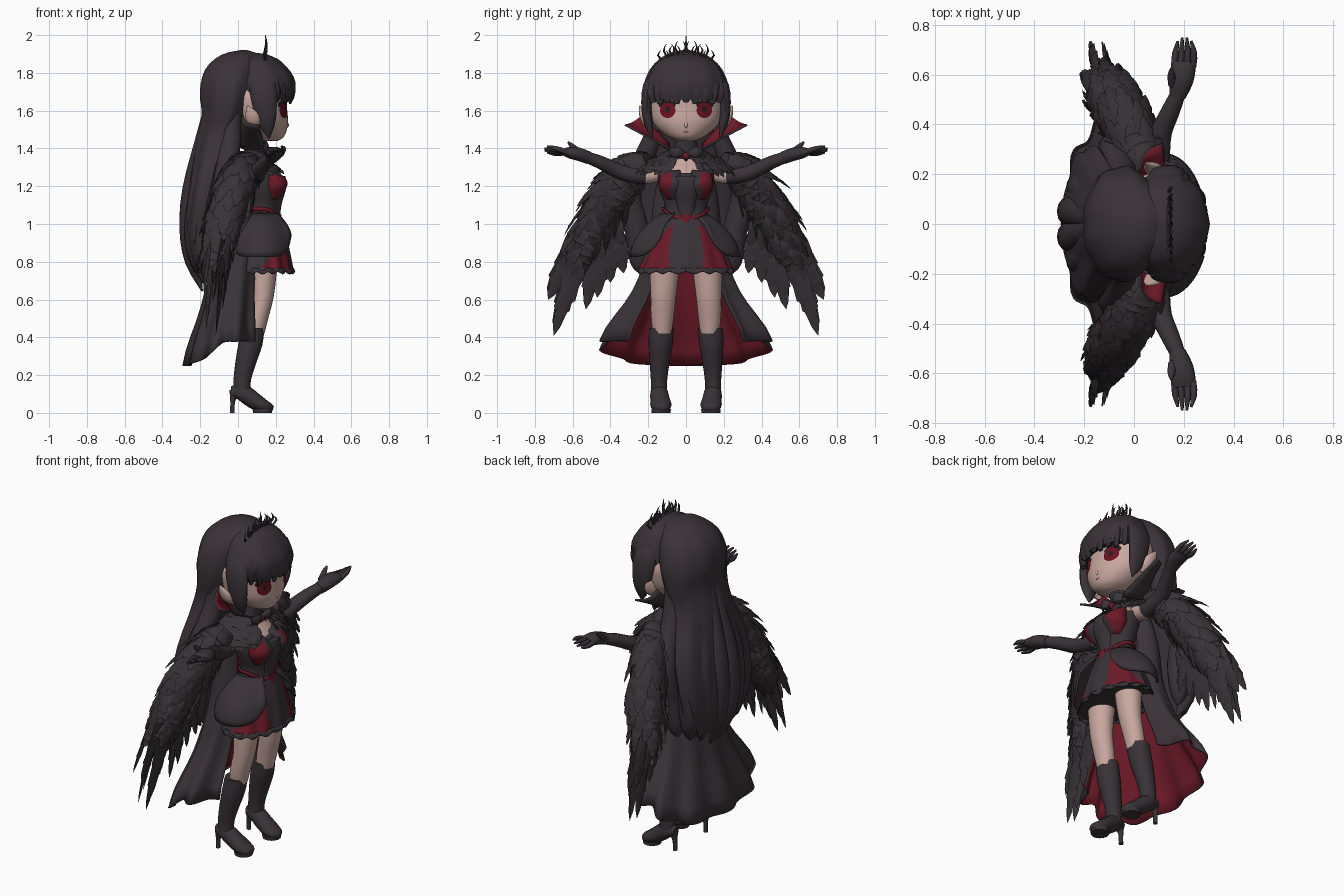
import bpy, bmesh, math, random
from math import sin, cos, pi
from mathutils import Vector

random.seed(4)
if "Cube" in bpy.data.objects:
    bpy.data.objects.remove(bpy.data.objects["Cube"])


def material(name, r, g, b):
    m = bpy.data.materials.new(name)
    m.use_nodes = True
    m.diffuse_color = (r, g, b, 1)
    bsdf = m.node_tree.nodes["Principled BSDF"]
    bsdf.inputs["Base Color"].default_value = (r, g, b, 1)
    bsdf.inputs["Roughness"].default_value = 0.8
    return m


HAIR = material("hair black", .042, .032, .039)
CLOTH = material("cloth black", .042, .033, .039)
FEATHER = material("feather black", .04, .032, .037)
SKIN = material("skin", .58, .39, .35)
RED = material("deep red", .15, .01, .021)
EYE = material("eye red", .15, .006, .015)
DARK = material("dark accent", .02, .012, .015)
SIDES = (("left", 1), ("right", -1))


def finish(name, bm, mats, rule=None, closed=True):
    if closed:
        bmesh.ops.recalc_face_normals(bm, faces=bm.faces)
    for f in bm.faces:
        f.smooth = True
        if rule:
            f.material_index = int(rule(f.calc_center_median()))
    mesh = bpy.data.meshes.new(name)
    bm.to_mesh(mesh)
    bm.free()
    for m in mats:
        mesh.materials.append(m)
    ob = bpy.data.objects.new(name, mesh)
    bpy.context.collection.objects.link(ob)
    bpy.ops.object.select_all(action="DESELECT")
    ob.select_set(True)
    bpy.context.view_layer.objects.active = ob
    bpy.ops.object.shade_smooth_by_angle(angle=math.radians(50))
    return ob


def spline(rows, k):
    """Smoothly resample a list of tuples, k steps per span."""
    out = []
    for i in range(len(rows) - 1):
        a, b, c, d = rows[max(i - 1, 0)], rows[i], rows[i + 1], rows[min(i + 2, len(rows) - 1)]
        for j in range(k):
            t = j / k
            out.append(tuple(q + t / 2 * (r - p + t * (2*p - 5*q + 4*r - s + t * (3*q - p - 3*r + s)))
                             for p, q, r, s in zip(a, b, c, d)))
    return out + [rows[-1]]


def tube_rings(rows, k, n, ref, flat, mod):
    """Rings of points along rows of (x, y, z, radius along ref, other radius)."""
    rows = spline(rows, k)
    rings = []
    for i, (x, y, z, a, b) in enumerate(rows):
        lo, hi = rows[max(i - 1, 0)], rows[min(i + 1, len(rows) - 1)]
        t = Vector((0, 0, 1)) if flat else (Vector(hi[:3]) - Vector(lo[:3])).normalized()
        u = Vector(ref)
        u = (u - t * u.dot(t)).normalized()
        w = t.cross(u)
        ring = []
        for j in range(n):
            th = 2 * pi * j / n
            f = mod(th, i / (len(rows) - 1)) if mod else 1
            ring.append(Vector((x, y, z)) + (u * cos(th) * max(a, .001) + w * sin(th) * max(b, .001)) * f)
        rings.append(ring)
    return rings


def tube(name, rows, mats, k=3, n=14, ref=(1, 0, 0), flat=False, mod=None, rule=None, s=1):
    bm = bmesh.new()
    rings = [[bm.verts.new((p.x, p.y * s, p.z)) for p in r]
             for r in tube_rings(rows, k, n, ref, flat, mod)]
    for a, b in zip(rings, rings[1:]):
        for j in range(n):
            bm.faces.new((a[j], a[(j + 1) % n], b[(j + 1) % n], b[j]))
    bm.faces.new(rings[0])
    bm.faces.new(rings[-1])
    return finish(name, bm, mats, rule)


def sheet(name, fn, nu, nv, mats, thick):
    """Open surface fn(u, v) with a lining in the last material."""
    bm = bmesh.new()
    g = [[bm.verts.new(fn(i / nu, j / nv)) for i in range(nu + 1)] for j in range(nv + 1)]
    for j in range(nv):
        for i in range(nu):
            bm.faces.new((g[j][i], g[j][i + 1], g[j + 1][i + 1], g[j + 1][i]))
    ob = finish(name, bm, mats, closed=False)
    mod = ob.modifiers.new("lining", "SOLIDIFY")
    mod.thickness, mod.material_offset = thick, len(mats) - 1
    return ob


def feather(bm, base, tip, out, width, s=1):
    base, tip, out = Vector(base), Vector(tip), Vector(out).normalized()
    side = (tip - base).cross(out).normalized() * width
    rows = []
    for t, w in ((0, .3), (.25, .9), (.5, 1), (.52, .82), (.72, .95), (.74, .7), (.9, .45), (1, .02)):
        c = base.lerp(tip, t)
        pts = (c - side * w, c + out * width * .35 * w, c + side * w)
        rows.append([bm.verts.new((p.x, p.y * s, p.z)) for p in pts])
    for a, b in zip(rows, rows[1:]):
        for i in (0, 1):
            f = (a[i], a[i + 1], b[i + 1], b[i])
            bm.faces.new(f if s < 0 else f[::-1])


def jitter(r):
    return Vector([random.uniform(-r, r) for _ in range(3)])


# Head and face
head = tube("head", [(.16, 0, 1.44, .05, .04), (.145, 0, 1.465, .1, .1), (.112, 0, 1.53, .152, .172),
                     (.095, 0, 1.61, .165, .2), (.09, 0, 1.7, .16, .2), (.09, 0, 1.82, .1, .12)],
            [SKIN], k=5, n=40, flat=True)
tube("nose", [(.24, 0, 1.555, .01, .01), (.258, 0, 1.525, .012, .011), (.255, 0, 1.51, .005, .005)], [SKIN], n=8)
bpy.context.view_layer.update()


def face_plate(name, y, z, ry, rz, lift, mat):
    bm = bmesh.new()
    rings = [[(y + ry * r * cos(a * pi / 10), z + rz * r * sin(a * pi / 10)) for a in range(20)]
             for r in (.05, .5, 1)]
    vs = []
    for ring in rings:
        vs.append([bm.verts.new(head.ray_cast(Vector((1, p, q)), Vector((-1, 0, 0)))[1] + Vector((lift, 0, 0)))
                   for p, q in ring])
    bm.faces.new(vs[0])
    for a, b in zip(vs, vs[1:]):
        for j in range(20):
            bm.faces.new((a[j - 1], b[j - 1], b[j], a[j]))
    finish(name, bm, [mat], closed=False)


for side, s in SIDES:
    face_plate(side + "_lash", s * .1, 1.632, .046, .026, .003, DARK)
    face_plate(side + "_iris", s * .097, 1.602, .041, .041, .006, EYE)
    face_plate(side + "_pupil", s * .097, 1.607, .012, .018, .008, DARK)
    tube(side + "_ear", [(.1, .18, 1.51, .015, .012), (.085, .21, 1.54, .035, .022),
                         (.07, .232, 1.58, .034, .016), (.05, .245, 1.625, .004, .004)], [SKIN], s=s)
face_plate("mouth", 0, 1.487, .014, .003, .003, RED)

# Hair: cap, fringe, side locks and long back strands
tube("back_hair", [(-.2, 0, .74, .03, .2), (-.2, 0, .85, .075, .26), (-.195, 0, 1.0, .09, .3),
                   (-.16, 0, 1.2, .1, .3), (-.1, 0, 1.45, .12, .21), (-.06, 0, 1.58, .135, .225),
                   (-.045, 0, 1.7, .16, .23),
                   (-.02, 0, 1.82, .155, .19), (.01, 0, 1.895, .1, .11), (.03, 0, 1.92, .02, .02)],
     [HAIR], n=48, flat=True, mod=lambda th, t: 1 + .06 * (1 - t) * cos(9 * th))
tube("fringe", [(.13, 0, 1.66, .165, .215), (.13, 0, 1.71, .175, .222), (.13, 0, 1.78, .165, .205),
                (.11, 0, 1.86, .12, .15), (.1, 0, 1.895, .06, .08), (.1, 0, 1.905, .01, .01)],
     [HAIR], n=60, flat=True, mod=lambda th, t: 1 - .045 * (1 - t) * abs(sin(5 * th)))
for i in range(-4, 5):
    a = i * .24
    x, y = .125 + .17 * cos(a), .21 * sin(a)
    tube(f"fringe_lock_{i + 5}", [(x - .03, y * .9, 1.78, .02, .03), (x - .01, y, 1.7, .016, .034),
                                 (x - .015, y, 1.645 - .01 * (i % 2), .006, .014)], [HAIR], n=10)
for side, s in SIDES:
    tube(side + "_side_lock", [(.11, .13, 1.82, .03, .02), (.13, .195, 1.73, .07, .033), (.145, .208, 1.6, .06, .028),
                               (.155, .195, 1.52, .04, .022), (.165, .18, 1.455, .004, .004)], [HAIR], s=s)
    for i, y in enumerate((.05, .14, .23, .31)):
        d = .035 * i + (.05 if i == 3 else 0)
        narrow = .84 if i == 3 else 1
        tube(f"{side}_back_strand_{i + 1}",
             [(-.1 + d * .4, y * .5, 1.72, .05, .05), (-.17 + d * .85, y * .58, 1.45, .055, .05),
              (-.235 + d, y * .97, 1.18, .06, .065), (-.25 + d, y * narrow, .97, .06, .065),
              (-.235 + d * .8, y * narrow * .95, .8, .045, .05), (-.19 + d * .5, y * .75, .645 + .03 * i, .004, .008)],
             [HAIR], s=s)

# Tiara
tube("tiara_band", [(.14, .17 * sin(a * .3), 1.735 + .165 * cos(a * .3), .008, .012) for a in range(-5, 6)], [CLOTH], n=8)
for i in range(-4, 5):
    y = i * .03
    z = 1.9 - 2.2 * y * y
    h = .1 if i == 0 else (.07 if i % 2 else .05)
    for j, lean in enumerate((-.028, .028) if i else (0,)):
        tube(f"tiara_spike_{i + 5}_{j + 1}", [(.135, y, z - .01, .006, .006), (.15, y + lean, z + h * .5, .007, .006),
                                            (.145, y + lean * .5, z + h, .001, .001)], [CLOTH], k=2, n=6)

# Torso, corset and neck
tube("neck_and_chest", [(.12, 0, 1.2, .09, .13), (.11, 0, 1.26, .09, .14), (.085, 0, 1.31, .07, .12),
                        (.075, 0, 1.35, .05, .07), (.085, 0, 1.4, .045, .05), (.1, 0, 1.5, .045, .05)],
     [SKIN], n=24, flat=True)
tube("corset", [(.13, 0, .97, .1, .15), (.13, 0, 1.04, .087, .12), (.13, 0, 1.1, .086, .112),
                (.13, 0, 1.18, .105, .14), (.115, 0, 1.25, .105, .15), (.11, 0, 1.27, .098, .148)],
     [CLOTH], n=40, flat=True)
tube("corset_front", [(.19, 0, 1.0, .03, .04), (.2, 0, 1.1, .03, .05), (.232, 0, 1.2, .026, .07),
                      (.228, 0, 1.255, .022, .06)], [CLOTH], n=20, flat=True)
tube("choker", [(.08, 0, 1.345, .066, .09), (.09, 0, 1.39, .058, .066), (.1, 0, 1.44, .054, .058)],
     [CLOTH], n=24, flat=True)
tube("neck_gem", [(.14, 0, 1.335, .004, .004), (.158, 0, 1.358, .014, .022), (.155, 0, 1.38, .004, .004)], [RED], n=8)
for side, s in SIDES:
    tube(side + "_bust_cup", [(.18, .065, 1.13, .03, .035), (.195, .074, 1.19, .06, .068), (.195, .074, 1.235, .062, .068),
                              (.17, .08, 1.285, .03, .05)], [CLOTH, RED], n=24, s=s,
         flat=True, rule=lambda c: abs(c.y) > .082 and c.z < 1.27)
    tube(side + "_neck_bow", [(.15, .01, 1.37, .01, .012), (.17, .05, 1.38, .015, .03),
                              (.15, .085, 1.375, .006, .02)], [CLOTH], n=10, s=s)
sheet("belt", lambda u, v: (.13 + .096 * cos(2*pi*u), .127 * sin(2*pi*u),
                            1.07 + .02 * v - .055 * max(0, cos(2*pi*u)) ** 2), 48, 1, [RED], .008)
tube("belt_point", [(.226, 0, 1.05, .004, .03), (.23, 0, 1.0, .004, .012), (.236, 0, .965, .003, .003)], [RED], n=8)


# Skirt with red gores, frilled hem and side flaps
def gore(c):
    th = abs(math.atan2(c.y / 1.5, c.x - .13))
    return .42 < th < .5 + 4.6 * (1.0 - c.z) and c.z > .765


tube("skirt", [(.13, 0, .755, .16, .245), (.13, 0, .85, .143, .208), (.13, 0, .95, .12, .17), (.13, 0, 1.05, .088, .12)],
     [CLOTH, RED], k=6, n=96, flat=True, rule=gore, mod=lambda th, t: 1 + .035 * (1 - t) * cos(12 * th))
sheet("skirt_frill", lambda u, v: (.13 + (.168 - .01 * v + .006 * cos(28*pi*u)) * cos(2*pi*u),
                                   (.255 - .015 * v + .006 * cos(28*pi*u)) * sin(2*pi*u),
                                   .742 + .026 * v + .007 * cos(36*pi*u) * (1 - v)), 112, 2, [CLOTH], .006)
for side, s in SIDES:
    def flap(u, v):
        th = s * (pi * .5 + 1.12 * (2 * u - 1))
        drop = .225 * (1 - abs(2 * u - 1) ** 5 * .5)
        r = 1 - v ** 2
        return (.12 + (.09 + .08 * r) * cos(th), (.125 + .16 * r) * sin(th), 1.05 - drop * (1 - v))
    sheet(side + "_hip_flap", flap, 20, 8, [CLOTH], .012)

# Cape lined in red
CAPE = spline([(-.07, .21, .45), (-.035, .16, .285), (-.005, .13, .2), (0, .1, .17), (.03, .08, .12)], 4)


def cape(u, v):
    th = .72 + (2 * pi - 1.44) * u
    cx, rx, ry = CAPE[round(v * 16)]
    f = 1 + .07 * max(0, 1 - 2 * v) * cos(10 * th)
    hem = .25 + .13 * min(1, 1 + cos(th)) ** 1.4
    top = 1.38 if v > .99 else hem + (1.38 - hem) * v ** .95
    return (cx + rx * f * cos(th), ry * f * sin(th), top)


sheet("cape", cape, 72, 16, [CLOTH, RED], .01)

# Standing collar: a flared lapel on each side, lined in red
for side, s in SIDES:
    def lapel(u, v):
        u = u if s > 0 else 1 - u
        front = Vector((.15, .07, 1.385)).lerp(Vector((.11, .325, 1.52)), v)
        back = Vector((-.01, .09, 1.42)).lerp(Vector((.02, .235, 1.575)), v)
        p = front.lerp(back, u) + Vector((-.02, .01, -.015)) * sin(pi * u)
        return (p.x, p.y * s, p.z)
    sheet(side + "_collar", lapel, 6, 6, [CLOTH, RED], .01)

# Feathered mantle and wings
sheet("mantle_base", lambda u, v: (.05 + (.155 - .08 * v) * cos(.6 + 5.08 * u), (.26 - .15 * v * v) * sin(.6 + 5.08 * u),
                                   1.285 + .085 * v), 30, 5, [FEATHER], .01)
WING = [(.06, .2, 1.34, .06, .045), (.0, .34, 1.24, .08, .08), (-.06, .45, 1.05, .075, .1),
        (-.115, .535, .86, .055, .08), (-.15, .61, .7, .02, .03)]
TIPS = [(.73, .6), (.7, .41), (.67, .48), (.6, .64), (.53, .55), (.47, .61), (.4, .69), (.33, .74)]
for side, s in SIDES:
    bm = bmesh.new()
    for row in range(4):
        r = row / 3
        for i in range(18):
            th = .38 + i * .135 + .06 * (row % 2)
            d = Vector((cos(th) * .66, sin(th), 0))
            base = Vector((.05, 0, 1.385 - .065 * r)) + d * (.095 + .125 * r)
            feather(bm, base, base + d * .08 + Vector((0, 0, -.06)) + jitter(.014), d + Vector((0, 0, 1)), .028, s)
    finish(side + "_mantle_feathers", bm, [FEATHER], closed=False)

    tube(side + "_wing_core", WING, [FEATHER], n=16, s=s)
    bm = bmesh.new()
    rings = tube_rings(WING, 4, 16, (1, 0, 0), False, None)
    for i, ring in enumerate(rings[:-4]):
        mid = sum(ring, Vector()) / 16
        for j in range(i % 2, 16, 2):
            out = (ring[j] - mid).normalized()
            tip = rings[i + 3][j] + out * .032 + jitter(.02)
            feather(bm, ring[j], tip, out, .036, s)
    for i, (y, z) in enumerate(TIPS):
        base = (-.1 + .008 * i, .58 - .03 * i, .9 + .014 * i)
        tip = (-.13 + .012 * i, y, z)
        feather(bm, base, tip, (1, -.1, .1), .046, s)
        feather(bm, Vector(base) + Vector((-.045, .01, .03)), Vector(tip) + Vector((-.05, .003, .03)), (-1, .3, 0), .042, s)
        feather(bm, Vector(base) + Vector((.03, .01, .07)), Vector(tip).lerp(Vector(base), .4), (1, .2, 0), .04, s)
    finish(side + "_wing_feathers", bm, [FEATHER], closed=False)

    # Arms with long gloves and open hands
    tube(side + "_upper_arm", [(.08, .12, 1.28, .045, .045), (.095, .2, 1.255, .042, .042),
                               (.1, .27, 1.255, .038, .038)], [SKIN], s=s)
    tube(side + "_glove", [(.095, .215, 1.255, .046, .045), (.1, .29, 1.26, .045, .043), (.11, .37, 1.285, .043, .04),
                           (.145, .45, 1.325, .038, .036), (.18, .53, 1.355, .03, .03)], [CLOTH], s=s)
    tube(side + "_palm", [(.175, .515, 1.35, .034, .034), (.19, .57, 1.37, .046, .036), (.197, .62, 1.378, .05, .03),
                          (.2, .655, 1.382, .045, .016)], [CLOTH], s=s)
    for i in range(4):
        x = .162 + .025 * i
        tube(f"{side}_finger_{i + 1}", [(x, .63, 1.38, .013, .014), (x + .004, .685, 1.372 + .009 * i, .013, .013),
                                       (.176 + .018 * i, .735 + .014 * (i in (1, 2)), 1.378 + .011 * i, .005, .005)],
             [CLOTH], n=8, s=s)
    tube(side + "_thumb", [(.155, .56, 1.375, .018, .018), (.15, .6, 1.41, .015, .014),
                           (.15, .625, 1.435, .005, .005)], [CLOTH], n=8, s=s)

    # Legs, heeled boots
    tube(side + "_leg", [(.09, .125, .42, .05, .05), (.105, .125, .5, .055, .06), (.13, .12, .62, .06, .068),
                         (.135, .11, .8, .075, .08), (.135, .1, .9, .08, .08)], [SKIN], n=20, flat=True, s=s)
    tube(side + "_boot_shaft", [(.02, .143, .09, .045, .042), (.022, .143, .17, .046, .043), (.04, .14, .26, .055, .052),
                                (.065, .134, .36, .064, .064), (.08, .13, .45, .06, .066)], [CLOTH], n=20, flat=True, s=s)
    tube(side + "_boot_foot", [(-.035, .145, .11, .025, .03), (.02, .143, .11, .045, .045), (.08, .137, .068, .052, .045),
                               (.13, .132, .04, .056, .036), (.17, .13, .027, .04, .024), (.186, .13, .022, .012, .012)],
         [CLOTH], n=16, ref=(0, 1, 0), s=s)
    tube(side + "_boot_sole", [(.13, .132, 0, .05, .05), (.13, .132, .02, .053, .052)], [CLOTH], k=1, n=20, flat=True, s=s)
    tube(side + "_boot_heel", [(-.03, .145, 0, .012, .013), (-.028, .145, .06, .013, .015), (-.015, .145, .12, .03, .03)],
         [CLOTH], n=10, flat=True, s=s)
